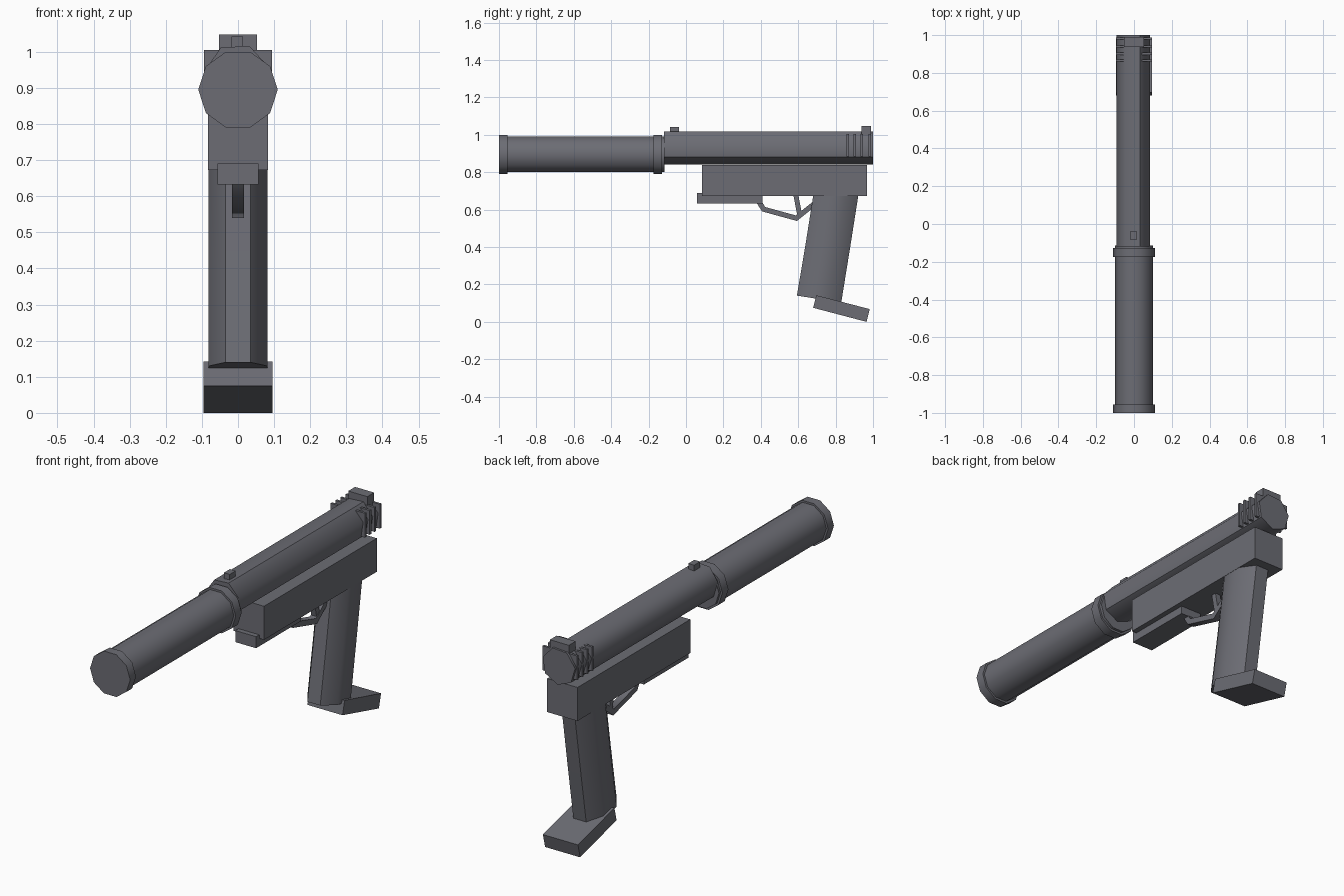
import bpy, bmesh
from math import cos, sin, pi, radians
from mathutils import Vector

if "Cube" in bpy.data.objects:
    bpy.data.objects.remove(bpy.data.objects["Cube"])

gunmetal = bpy.data.materials.new("dark_grey_metal")
gunmetal.diffuse_color = (0.15, 0.152, 0.175, 1)
gunmetal.use_nodes = True
gunmetal.node_tree.nodes["Principled BSDF"].inputs["Base Color"].default_value = gunmetal.diffuse_color


def loft(name, rings, smooth=None, sharp_rails=()):
    """Closed solid skinned through matching rings of points."""
    bm = bmesh.new()
    loops = [[bm.verts.new(p) for p in ring] for ring in rings]
    n = len(loops[0])
    for a, b in zip(loops, loops[1:]):
        for i in range(n):
            j = (i + 1) % n
            bm.faces.new((a[i], a[j], b[j], b[i]))
        for i in sharp_rails:
            bm.edges.get((a[i], b[i])).smooth = False
    bm.faces.new(loops[0])
    bm.faces.new(loops[-1])
    bmesh.ops.recalc_face_normals(bm, faces=bm.faces)
    mesh = bpy.data.meshes.new(name)
    bm.to_mesh(mesh)
    bm.free()
    mesh.materials.append(gunmetal)
    ob = bpy.data.objects.new(name, mesh)
    bpy.context.collection.objects.link(ob)
    if smooth:
        bpy.ops.object.select_all(action='DESELECT')
        ob.select_set(True)
        bpy.context.view_layer.objects.active = ob
        bpy.ops.object.shade_smooth_by_angle(angle=radians(smooth), keep_sharp_edges=True)
    return ob


def side_profile(name, pts, half_width, cx=0.0):
    """Side outline (y, z) extruded across x."""
    return loft(name, [[(cx + s * half_width, y, z) for y, z in pts] for s in (-1, 1)])


def box(name, y0, y1, z0, z1, half_width, cx=0.0):
    return side_profile(name, [(y0, z0), (y1, z0), (y1, z1), (y0, z1)], half_width, cx)


def prism(name, sides, r, y0, y1, cx, cz, start=0.0, smooth=40, sharp_rails=()):
    """Regular prism lying along y."""
    angs = [start + 2 * pi * i / sides for i in range(sides)]
    return loft(name, [[(cx + r * cos(a), y, cz + r * sin(a)) for a in angs]
                       for y in (y0, y1)], smooth, sharp_rails)


def strip(name, path, thick, half_width):
    """Bent flat bar following a (y, z) path, with mitred corners."""
    pts = [Vector(p) for p in path]
    rings = []
    for i, p in enumerate(pts):
        d0 = (p - pts[max(i - 1, 0)]).normalized()
        d1 = (pts[min(i + 1, len(pts) - 1)] - p).normalized()
        d = (d0 + d1).normalized()
        ref = d1 if d1.length else d0
        off = Vector((-d.y, d.x)) * (thick / 2 / max(d.dot(ref), 0.3))
        a, b = p + off, p - off
        rings.append([(-half_width, *a), (half_width, *a),
                      (half_width, *b), (-half_width, *b)])
    return loft(name, rings, smooth=60)


# Long muzzle tube with end collars
TUBE_Z = 0.895
prism("muzzle_tube", 10, 0.1, -0.99, -0.115, 0, TUBE_Z)
prism("front_collar", 10, 0.11, -1.0, -0.955, 0, TUBE_Z)
prism("rear_collar", 10, 0.11, -0.175, -0.128, 0, TUBE_Z)

# Seven-sided slide, softly shaded with two crisp long edges
prism("slide", 7, 0.091, -0.118, 1.0, -0.003, 0.932, radians(68), 60, (0, 5))

# Grip ridges at the rear of the slide
for i, y in enumerate((0.865, 0.902, 0.94, 0.982)):
    box(f"slide_ridge_{i + 1}", y - 0.006, y + 0.006, 0.885, 1.005, 0.094)

# Sights
box("rear_sight", 0.937, 0.99, 0.985, 1.047, 0.052)
box("front_sight", -0.085, -0.038, 1.0, 1.042, 0.016, -0.002)

# Frame and under rail
box("frame", 0.085, 0.967, 0.672, 0.838, 0.083)
box("under_rail", 0.06, 0.41, 0.633, 0.69, 0.057)

# Trigger guard and trigger
strip("trigger_guard", [(0.375, 0.665), (0.415, 0.602), (0.59, 0.554), (0.69, 0.634)],
      0.027, 0.017)
strip("trigger", [(0.585, 0.69), (0.608, 0.57)], 0.026, 0.014)

# Raked grip: eight-sided section swept down the handle
section = [(-0.035, 0.0), (0.035, 0.0), (0.082, 0.28), (0.082, 0.72),
           (0.035, 1.0), (-0.035, 1.0), (-0.082, 0.72), (-0.082, 0.28)]
stations = [((0.681, 0.68), (0.922, 0.68)),
            ((0.64, 0.42), (0.878, 0.40)),
            ((0.593, 0.14), (0.83, 0.103))]
loft("grip", [[(x, f[0] + (b[0] - f[0]) * t, f[1] + (b[1] - f[1]) * t) for x, t in section]
              for f, b in stations], 48, (0, 1, 4, 5))

# Tilted base plate under the grip
side_profile("base_plate", [(0.68, 0.075), (0.965, 0.0), (0.982, 0.068), (0.697, 0.142)], 0.096)
